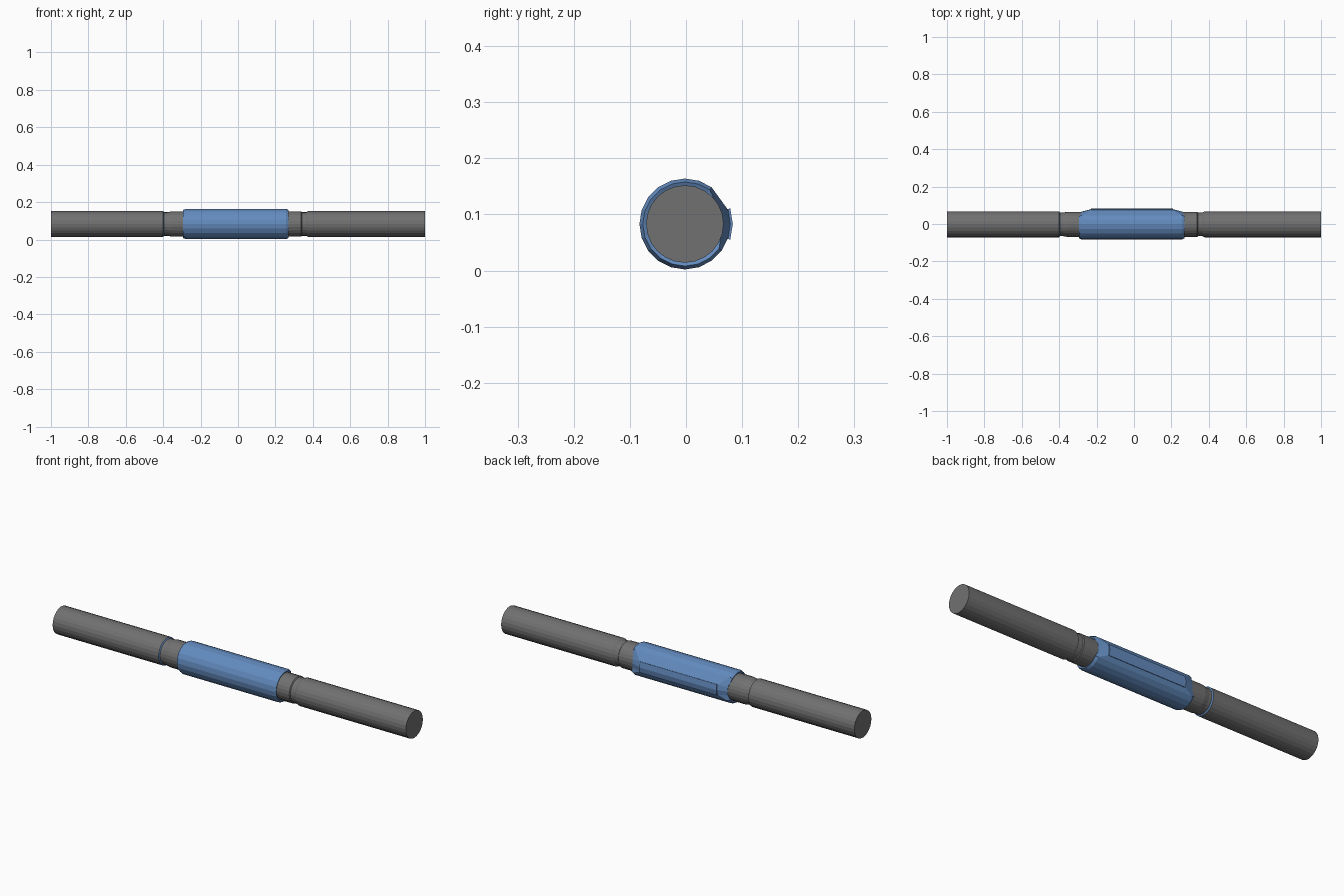
import bpy, bmesh, math

if "Cube" in bpy.data.objects:
    bpy.data.objects.remove(bpy.data.objects["Cube"])

CY, CZ = -0.002, 0.083   # axis of the bar


def material(name, rgb):
    m = bpy.data.materials.new(name)
    m.diffuse_color = (*rgb, 1)
    m.use_nodes = True
    m.node_tree.nodes["Principled BSDF"].inputs["Base Color"].default_value = m.diffuse_color
    return m


grey = material("dark grey", (0.165, 0.165, 0.165))
blue = material("sleeve blue", (0.125, 0.26, 0.52))


def point(x, r, angle):
    return (x, CY + r * math.cos(angle), CZ + r * math.sin(angle))


def skin(name, rings, mats, closed_caps=True):
    """Join rings of equal length into a closed tube."""
    bm = bmesh.new()
    loops = [[bm.verts.new(p) for p in ring] for ring in rings]
    n = len(loops[0])
    for a, b in zip(loops, loops[1:]):
        for i in range(n):
            j = (i + 1) % n
            bm.faces.new((a[i], a[j], b[j], b[i]))
    if closed_caps:
        bm.faces.new(loops[0])
        bm.faces.new(loops[-1])
    bmesh.ops.recalc_face_normals(bm, faces=bm.faces)
    mesh = bpy.data.meshes.new(name)
    bm.to_mesh(mesh)
    bm.free()
    for m in mats:
        mesh.materials.append(m)
    ob = bpy.data.objects.new(name, mesh)
    bpy.context.collection.objects.link(ob)
    return ob


# Bar with a groove on each side of the sleeve
profile = [(-1, .069), (-.4, .069), (-.396, .063), (-.38, .063), (-.355, .067),
           (.338, .067), (.342, .063), (.366, .063), (.376, .069), (1, .069)]
N = 24
bar = skin("bar", [[point(x, r, math.tau * i / N) for i in range(N)]
                   for x, r in profile], [grey, blue])
for f in bar.data.polygons:            # thin blue step on the left groove
    if -0.4 < f.center.x < -0.397:
        f.material_index = 1

# Sleeve: 20 sides with one corner cut flat, ends chamfered deeper at the back
R, X0, X1 = 0.081, -0.293, 0.27
steps = [k for k in range(-9, 11) if k != 2]


def sleeve_ring(end_x, side, outer):
    ring = []
    for k in steps:
        a = math.radians(18 * k)
        deep = -1 <= k <= 1
        if outer:
            ring.append(point(end_x + side * (0.062 if deep else 0.013), R, a))
        else:
            ring.append(point(end_x + side * (0.012 if deep else 0),
                              0.068 if deep else 0.075, a))
    return ring


def inner_ring(x):
    return [point(x, 0.05, math.radians(18 * k)) for k in steps]


skin("sleeve", [inner_ring(X0 + 0.012), sleeve_ring(X0, 1, False),
                sleeve_ring(X0, 1, True), sleeve_ring(X1, -1, True),
                sleeve_ring(X1, -1, False), inner_ring(X1 - 0.012)],
     [blue], False)

# Raised plate along the back of the sleeve
angles = [math.radians(a) for a in (-19, 0, 19)]
section = [(0.0855, a) for a in angles] + [(0.072, a) for a in reversed(angles)]
skin("back_plate", [[point(x, r, a) for r, a in section]
                    for x in (-0.23, 0.208)], [blue])
